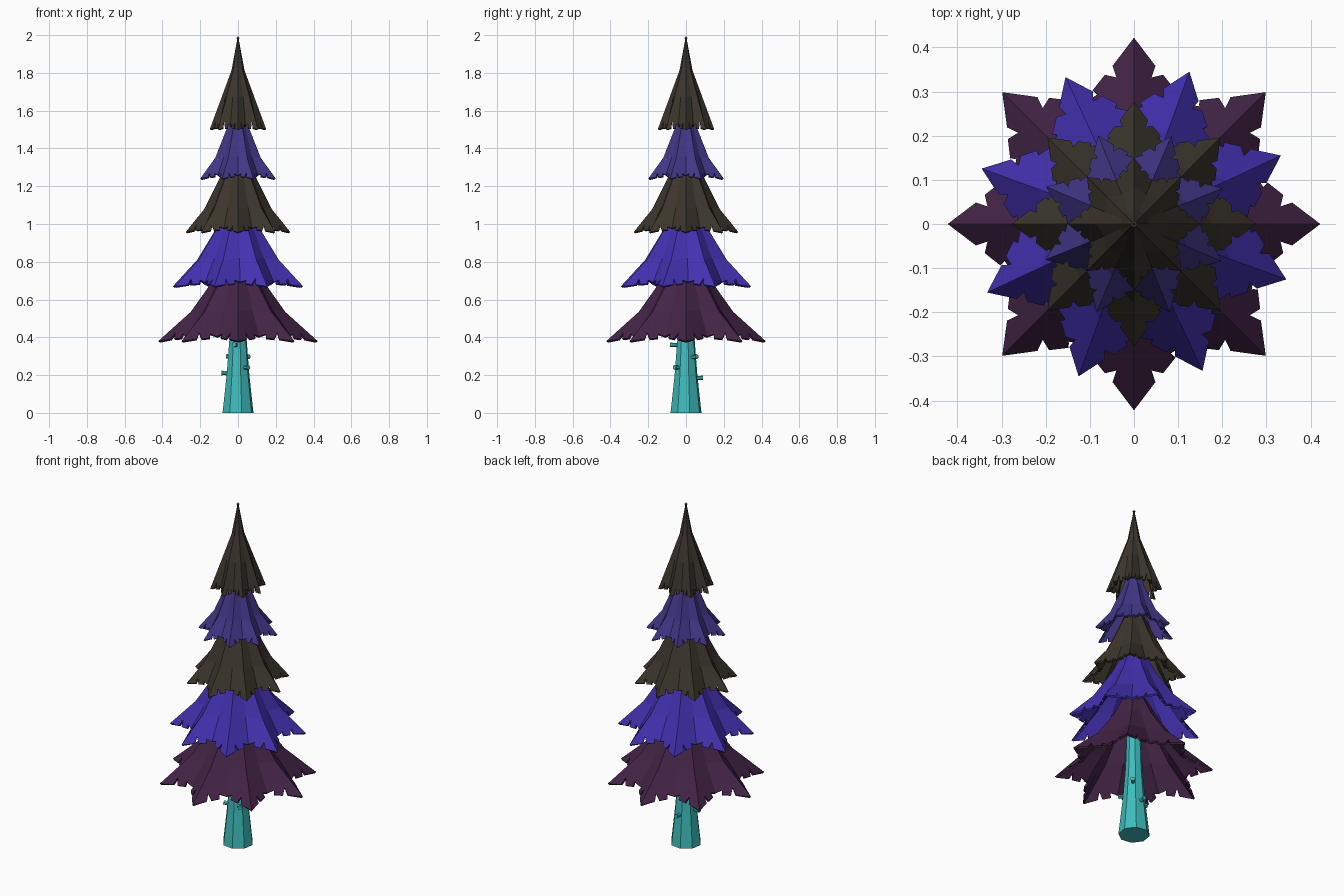
import bpy, bmesh, math
from mathutils import Vector

cube = bpy.data.objects.get("Cube")
if cube:
    bpy.data.objects.remove(cube, do_unlink=True)


def material(name, r, g, b):
    m = bpy.data.materials.new(name)
    m.use_nodes = True
    m.diffuse_color = (r, g, b, 1)
    bsdf = m.node_tree.nodes["Principled BSDF"]
    bsdf.inputs["Base Color"].default_value = (r, g, b, 1)
    bsdf.inputs["Roughness"].default_value = 0.9
    return m


PLUM = material("plum", 0.057, 0.018, 0.062)
VIOLET = material("violet", 0.055, 0.03, 0.43)
BROWN = material("dark brown", 0.045, 0.036, 0.025)
INDIGO = material("dusky indigo", 0.052, 0.037, 0.24)
TEAL = material("teal", 0.05, 0.5, 0.5)


def finish(bm, name, mat):
    mesh = bpy.data.meshes.new(name)
    bm.to_mesh(mesh)
    bm.free()
    mesh.materials.append(mat)
    ob = bpy.data.objects.new(name, mesh)
    bpy.context.collection.objects.link(ob)
    return ob


def polar(r, angle, z):
    return Vector((r * math.cos(angle), r * math.sin(angle), z))


# Torn rim of half a leaf: (across from ridge to valley, down from ring above)
TEARS = [(0, 1), (0.43, 1), (0.38, 0.76), (0.58, 1.02),
         (0.82, 1.03), (0.77, 0.87), (1, 1)]
HALF = math.pi / 8


def tier(name, mat, turn, rings):
    """Pleated skirt; rings run from top to rim as (radius, z, valley ratio, valley lift)."""
    bm = bmesh.new()
    crown = []
    for i in range(8):
        ridge = math.radians(turn) + i * 2 * HALF
        for side in (1, -1):
            ridges = [polar(r, ridge, z) for r, z, k, up in rings]
            valleys = [polar(r * k, ridge + side * HALF, z + up) for r, z, k, up in rings]
            last = len(rings) - 1
            for j in range(last):
                rim = TEARS if j == last - 1 else [(0, 1), (1, 1)]
                pts = [ridges[j]]
                for t, s in rim:
                    top = ridges[j].lerp(valleys[j], t)
                    low = ridges[j + 1].lerp(valleys[j + 1], t)
                    pts.append(top.lerp(low, s))
                pts.append(valleys[j])
                bm.faces.new([bm.verts.new(p) for p in pts[::side]])
        crown += [polar(rings[0][0], ridge, rings[0][1]),
                  polar(rings[0][0] * rings[0][2], ridge + HALF, rings[0][1] + rings[0][3])]
    bm.faces.new([bm.verts.new(p) for p in crown])
    bmesh.ops.remove_doubles(bm, verts=bm.verts, dist=0.0002)
    ob = finish(bm, name, mat)
    shell = ob.modifiers.new("Thickness", "SOLIDIFY")
    shell.thickness = 0.012
    shell.offset = -1


# Foliage, bottom to top
tier("bottom_tier", PLUM, 0, [(0.07, 0.82, 0.92, 0), (0.14, 0.69, 0.88, 0),
                              (0.25, 0.535, 0.8, 0.01), (0.422, 0.38, 0.7, 0.025)])
tier("second_tier", VIOLET, 25, [(0.06, 1.10, 0.92, 0), (0.13, 0.965, 0.88, 0),
                                 (0.23, 0.81, 0.8, 0.01), (0.367, 0.67, 0.7, 0.022)])
tier("middle_tier", BROWN, 0, [(0.045, 1.36, 0.92, 0), (0.098, 1.24, 0.88, 0),
                               (0.178, 1.08, 0.8, 0.008), (0.277, 0.957, 0.7, 0.02)])
tier("fourth_tier", INDIGO, 22, [(0.035, 1.62, 0.92, 0), (0.06, 1.515, 0.88, 0),
                                 (0.13, 1.35, 0.8, 0.008), (0.216, 1.24, 0.7, 0.018)])
tier("top_tier", BROWN, 0, [(0.001, 1.995, 0.95, 0), (0.034, 1.815, 0.9, 0),
                            (0.087, 1.67, 0.82, 0.006), (0.15, 1.5, 0.72, 0.015)])

# Pointed tip closing the crown
bm = bmesh.new()
bmesh.ops.create_cone(bm, segments=8, radius1=0.003, radius2=0, depth=0.02)
bmesh.ops.translate(bm, verts=bm.verts, vec=(0, 0, 1.99))
finish(bm, "crown_tip", BROWN)

# Tapering eight-sided trunk
bm = bmesh.new()
loops = []
for r, z in [(0.084, 0), (0.062, 0.2), (0.046, 0.4), (0.03, 0.85)]:
    loops.append([bm.verts.new(polar(r, (i + 0.3) * 2 * HALF, z)) for i in range(8)])
for low, high in zip(loops, loops[1:]):
    for i in range(8):
        k = (i + 1) % 8
        bm.faces.new((low[i], low[k], high[k], high[i]))
bm.faces.new(loops[0][::-1])
bm.faces.new(loops[-1])
finish(bm, "trunk", TEAL)

# Broken twigs with knobbed ends: direction in degrees, height, reach
for n, (deg, z, reach) in enumerate([(180, 0.21, 0.088), (-48, 0.24, 0.083), (45, 0.297, 0.082),
                                     (-105, 0.36, 0.085), (88, 0.185, 0.09), (175, 0.3, 0.062)]):
    out = polar(1, math.radians(deg), 0.06)
    turn = out.to_track_quat("Z", "Y").to_matrix().to_4x4()
    bm = bmesh.new()
    for start, end, r1, r2 in [(0.03, reach, 0.013, 0.009), (reach - 0.016, reach, 0.01, 0.013)]:
        made = bmesh.ops.create_cone(bm, cap_ends=True, segments=6, radius1=r1, radius2=r2,
                                     depth=end - start)["verts"]
        bmesh.ops.transform(bm, verts=made, matrix=turn)
        bmesh.ops.translate(bm, verts=made, vec=out * (start + end) / 2 + Vector((0, 0, z - 0.004)))
    finish(bm, f"twig_{n + 1}", TEAL)
